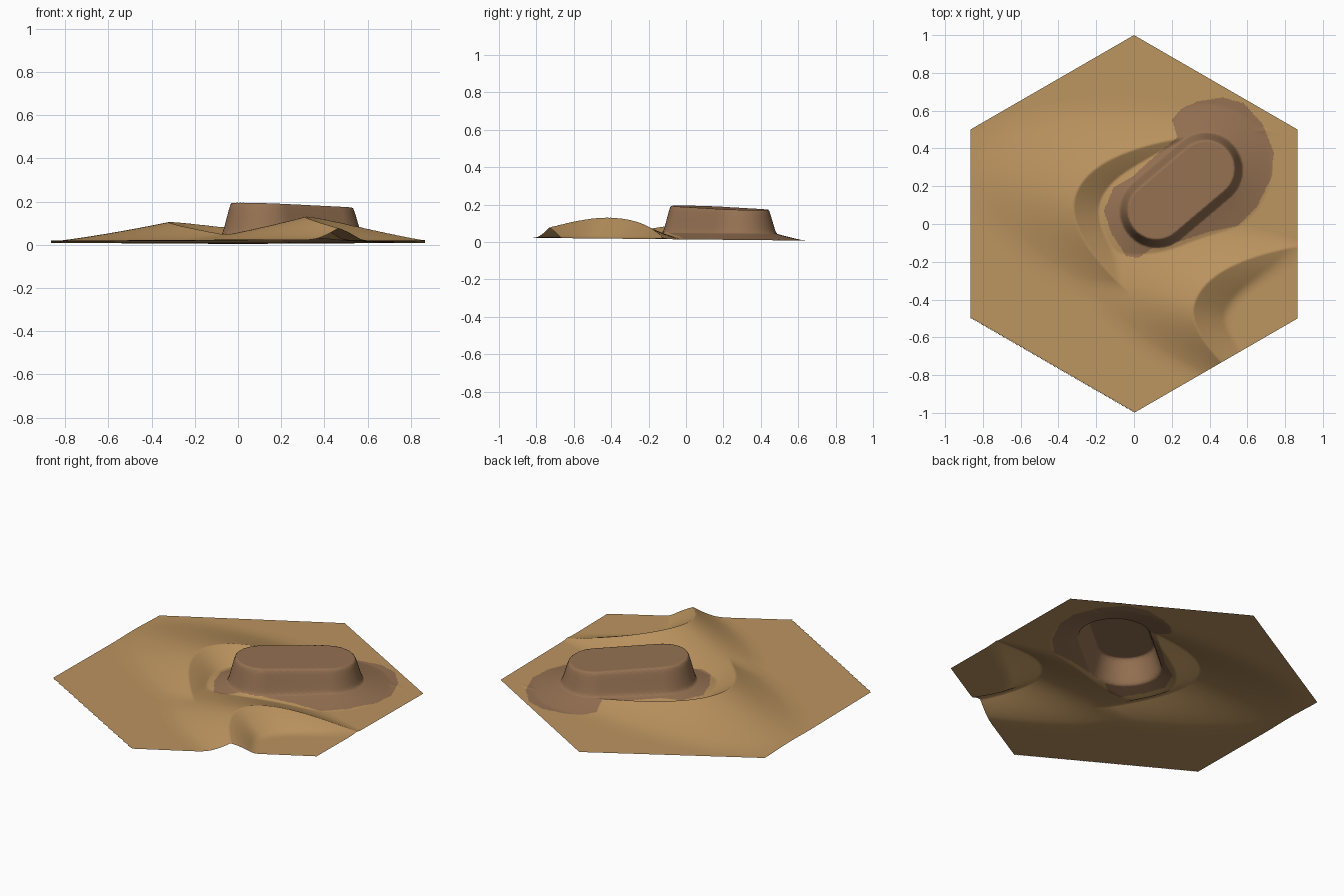
import bpy
import bmesh
import math
from mathutils import Vector

cube = bpy.data.objects.get("Cube")
if cube:
    bpy.data.objects.remove(cube)


def make_material(name, rgb):
    mat = bpy.data.materials.new(name)
    mat.use_nodes = True
    colour = (*rgb, 1.0)
    mat.diffuse_color = colour
    node = mat.node_tree.nodes["Principled BSDF"]
    node.inputs["Base Color"].default_value = colour
    node.inputs["Roughness"].default_value = 0.9
    return mat


def smooth(t):
    t = min(max(t, 0.0), 1.0)
    return t * t * (3 - 2 * t)


def soft_max(a, b, k):
    """Maximum with a rounded valley of width k."""
    h = max(k - abs(a - b), 0.0) / k
    return max(a, b) + h * h * k * 0.25


# Wind direction shared by both crescent dunes
WIND = Vector((0.95, -0.3)).normalized()
ACROSS = Vector((-WIND.y, WIND.x))


def dune(p, apex, height, bend, half_width, length):
    """Crescent dune; bend and half_width are (south, north) pairs."""
    offset = p - Vector(apex)
    along, side = offset.dot(WIND), offset.dot(ACROSS)
    i = 1 if side > 0 else 0
    t = abs(side) / half_width[i]
    if t >= 1:
        return 0.0
    crest_height = height * (1 - t * t) ** 1.2
    behind = along - bend[i] * side * side
    if behind < 0:                                   # long windward slope
        return crest_height * max(0.0, 1 + behind / length) ** 1.3
    steep = 0.62 / math.hypot(1, 2 * bend[i] * side)  # slip face
    return soft_max(crest_height - behind * steep, 0.0, 0.02)


# Capsule-shaped mesa
MESA_A, MESA_B, MESA_R = Vector((0.12, 0.07)), Vector((0.38, 0.29)), 0.19
AXIS = MESA_B - MESA_A


def mesa_distance(p):
    s = min(max((p - MESA_A).dot(AXIS) / AXIS.length_squared, 0.0), 1.0)
    return (p - MESA_A - AXIS * s).length


def height_at(p):
    d = mesa_distance(p)
    left_dune = dune(p, (-0.31, 0.15), 0.097, (2.6, 2.1), (0.5, 0.64), 0.66)
    right_dune = dune(p, (0.32, -0.42), 0.116, (3.6, 2.1), (0.39, 0.48), 0.62)
    sand = soft_max(left_dune, right_dune, 0.015)
    talus = 0.04 * min(max((0.37 - d) / 0.18, 0.0), 1.0) ** 1.2
    ground = 0.01 - 0.01 * p.y + max(sand, talus)
    top = 0.194 - 0.038 * p.dot(AXIS.normalized())
    # Steep wall with a rounded rim and a small flare at the foot
    wall = min(max((MESA_R + 0.004 - d) / 0.042, 0.0), 1.0)
    rise = 0.7 * wall + 0.3 * smooth(wall)
    return ground + (max(top, ground) - ground) * rise


# Outline of the bare rock apron around the mesa
APRON = [(0.47, 0.67), (0.34, 0.65), (0.25, 0.61), (0.2, 0.55), (0.23, 0.46),
         (0.1, 0.35), (-0.01, 0.25), (-0.11, 0.19), (-0.16, 0.07), (-0.12, -0.05),
         (-0.04, -0.17), (0.02, -0.18), (0.11, -0.12), (0.25, -0.09),
         (0.4, -0.04), (0.55, -0.01), (0.65, 0.09), (0.73, 0.25),
         (0.74, 0.38), (0.68, 0.53), (0.58, 0.64)]


def is_rock(p):
    if mesa_distance(p) < MESA_R + 0.005:
        return True
    inside = False
    for (x1, y1), (x2, y2) in zip(APRON, APRON[1:] + APRON[:1]):
        if (y1 > p.y) != (y2 > p.y) and p.x < x1 + (p.y - y1) * (x2 - x1) / (y2 - y1):
            inside = not inside
    return inside


# Hexagonal tile as a fine triangle grid raised into terrain
N = 125
STEP_A = Vector((0, 1)) / N
STEP_B = Vector((math.sqrt(3) / 2, 0.5)) / N
bm = bmesh.new()
grid = {}
for a in range(-N, N + 1):
    for b in range(-N, N + 1):
        if abs(a + b) <= N:
            p = STEP_A * a + STEP_B * b
            grid[a, b] = bm.verts.new((p.x, p.y, height_at(p)))

for a, b in list(grid):
    lower = [(a, b), (a, b + 1), (a + 1, b)]
    upper = [(a + 1, b), (a, b + 1), (a + 1, b + 1)]
    for corners in (lower, upper):
        if all(c in grid for c in corners):
            face = bm.faces.new([grid[c] for c in corners])
            face.smooth = True
            face.material_index = int(is_rock(face.calc_center_median().xy))

mesh = bpy.data.meshes.new("desert_terrain")
bm.to_mesh(mesh)
bm.free()
mesh.materials.append(make_material("sand", (0.50, 0.295, 0.115)))
mesh.materials.append(make_material("brown_rock", (0.30, 0.165, 0.085)))
terrain = bpy.data.objects.new("desert_terrain", mesh)
bpy.context.collection.objects.link(terrain)
